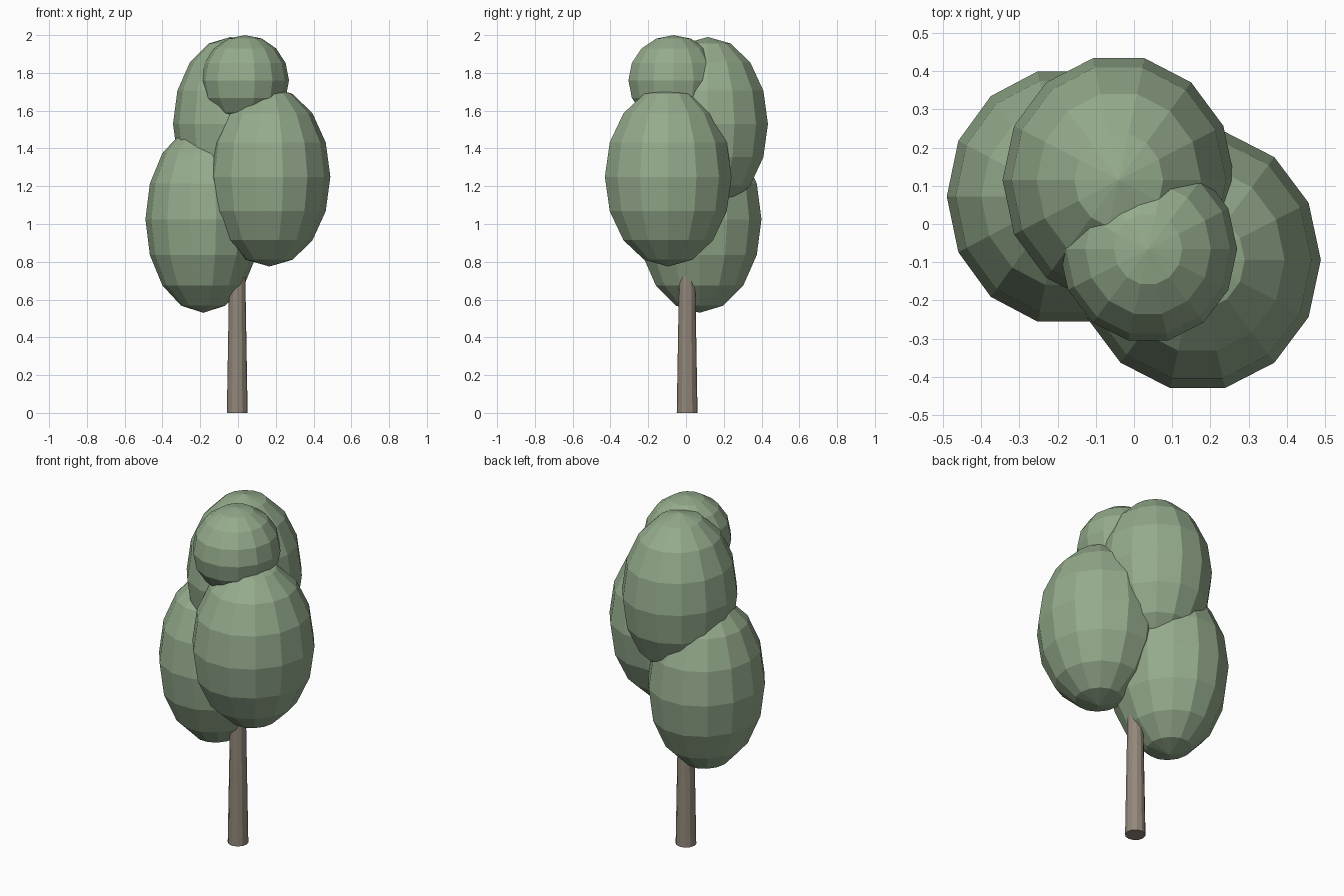
import bpy
import bmesh
import math
from mathutils import Matrix

if "Cube" in bpy.data.objects:
    bpy.data.objects.remove(bpy.data.objects["Cube"])


def material(name, colour):
    m = bpy.data.materials.new(name)
    m.diffuse_color = (*colour, 1)
    m.use_nodes = True
    m.node_tree.nodes["Principled BSDF"].inputs["Base Color"].default_value = m.diffuse_color
    return m


leaf = material("leaf green", (0.30, 0.41, 0.265))
bark = material("bark brown", (0.29, 0.245, 0.195))


def add_object(name, bm, mat):
    mesh = bpy.data.meshes.new(name)
    bm.to_mesh(mesh)
    bm.free()
    mesh.materials.append(mat)
    obj = bpy.data.objects.new(name, mesh)
    bpy.context.collection.objects.link(obj)
    return obj


def foliage(name, centre, radii, segments=14):
    # flat-shaded low-poly egg of leaves, with a corner pointing along x
    bm = bmesh.new()
    bmesh.ops.create_uvsphere(bm, u_segments=segments, v_segments=8, radius=1,
                              matrix=Matrix.Translation(centre) @ Matrix.Diagonal((*radii, 1))
                              @ Matrix.Rotation(math.pi / 2, 4, 'Z'))
    add_object(name, bm, leaf)


# four overlapping clumps of the crown
foliage("right_foliage", (0.166, -0.094, 1.25), (0.323, 0.344, 0.475))
foliage("left_foliage", (-0.184, 0.072, 1.025), (0.306, 0.336, 0.495))
foliage("back_foliage", (-0.04, 0.115, 1.53), (0.304, 0.327, 0.46))
foliage("top_foliage", (0.037, -0.066, 1.76), (0.233, 0.245, 0.24))

# tapered trunk running up into the crown
bm = bmesh.new()
bmesh.ops.create_cone(bm, cap_ends=True, segments=12, radius1=0.055, radius2=0.038,
                      depth=1.0, matrix=Matrix.Translation((-0.004, 0.006, 0.5)))
add_object("trunk", bm, bark)
